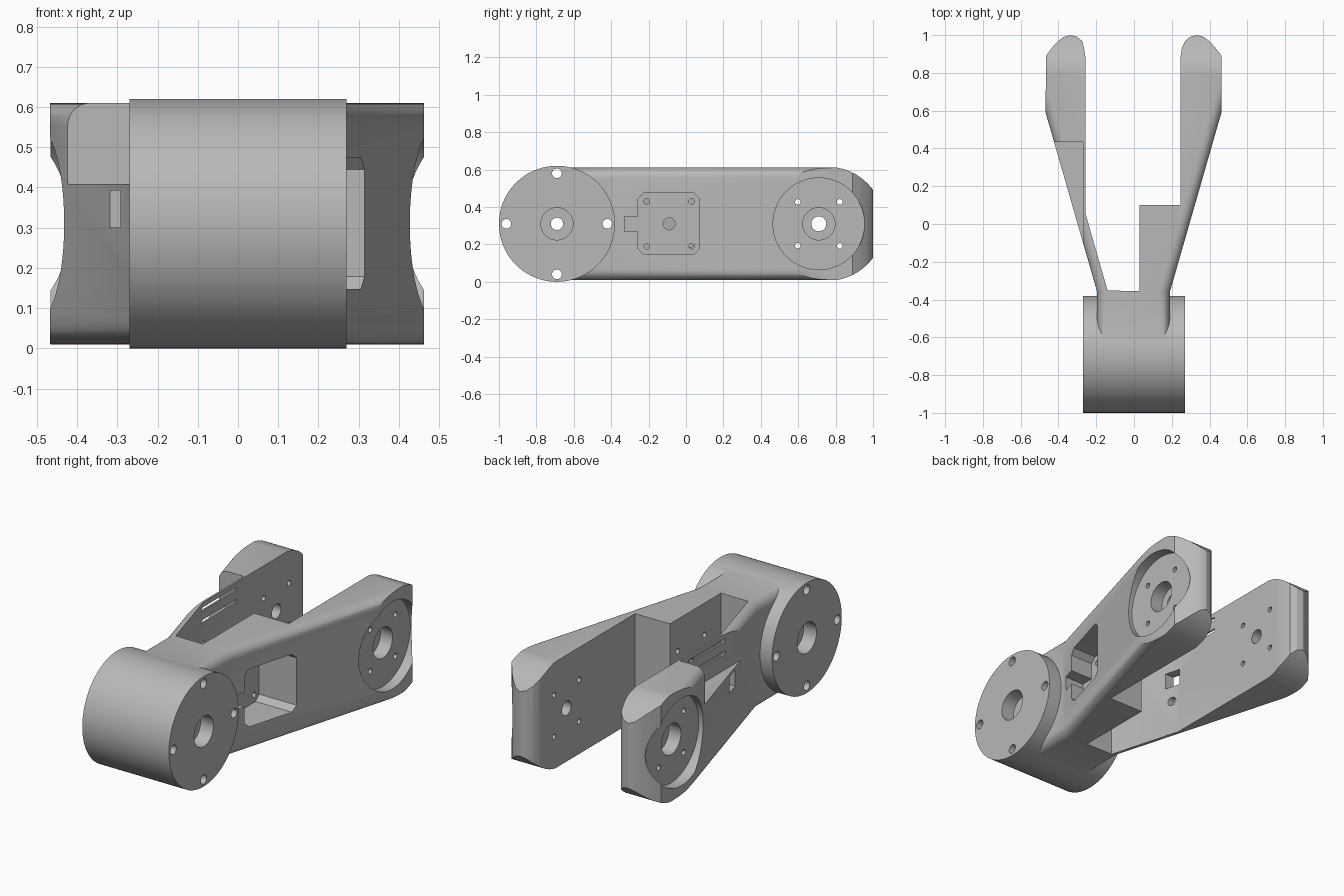
import bpy, bmesh, math
from mathutils import Vector

if "Cube" in bpy.data.objects:
    bpy.data.objects.remove(bpy.data.objects["Cube"], do_unlink=True)

grey = bpy.data.materials.new("plain_grey")
grey.use_nodes = True
colour = (0.48, 0.48, 0.48, 1)
grey.diffuse_color = colour
grey.node_tree.nodes["Principled BSDF"].inputs["Base Color"].default_value = colour

MID = 0.31          # height of the bore axis
AXLE_Y = -0.69      # barrel axis
JOINT_Y = 0.71      # fork joint axis


def make_object(name, bm):
    bmesh.ops.recalc_face_normals(bm, faces=bm.faces)
    mesh = bpy.data.meshes.new(name)
    bm.to_mesh(mesh)
    bm.free()
    obj = bpy.data.objects.new(name, mesh)
    mesh.materials.append(grey)
    bpy.context.collection.objects.link(obj)
    return obj


def extruded(points, offset):
    bm = bmesh.new()
    face = bm.faces.new([bm.verts.new(p) for p in points])
    result = bmesh.ops.extrude_face_region(bm, geom=[face])
    moved = [v for v in result["geom"] if isinstance(v, bmesh.types.BMVert)]
    bmesh.ops.translate(bm, verts=moved, vec=offset)
    return bm


def side_prism(name, profile, x0, x1):
    """Prism along x from a (y, z) profile."""
    return make_object(name, extruded([(x0, y, z) for y, z in profile], (x1 - x0, 0, 0)))


def box(name, x0, x1, y0, y1, z0, z1):
    return side_prism(name, [(y0, z0), (y1, z0), (y1, z1), (y0, z1)], x0, x1)


def rod(name, x0, x1, y, z, radius, sides=32):
    turn = [math.tau * i / sides for i in range(sides)]
    return side_prism(name, [(y + radius * math.cos(a), z + radius * math.sin(a)) for a in turn], x0, x1)


def combine(target, tool, operation="DIFFERENCE"):
    tool.hide_render = True
    mod = target.modifiers.new("shape", "BOOLEAN")
    mod.operation = operation
    mod.solver = "EXACT"
    mod.object = tool
    with bpy.context.temp_override(object=target, active_object=target, selected_objects=[target]):
        bpy.ops.object.modifier_apply(modifier=mod.name)
    bpy.data.objects.remove(tool, do_unlink=True)


# Forked body, outlined from above
outer = [(0.19, -0.66), (0.19, -0.36), (0.463, 0.59)]
tip = [(0.463, 0.89), (0.43, 0.935), (0.40, 0.967), (0.37, 0.99), (0.335, 1.0),
       (0.30, 0.992), (0.272, 0.97), (0.254, 0.935), (0.247, 0.89)]
inner = [(0.247, 0.1), (0.03, 0.1), (0.03, -0.355), (-0.14, -0.355), (-0.258, 0.06)]
left_tip = [(-x - (0.011 if x < 0.26 else 0.003), y) for x, y in reversed(tip)]
left_outer = [(-x - 0.005, y) for x, y in reversed(outer)]
outline = outer + tip + inner + left_tip + left_outer
bm = extruded([(x, y, 0.01) for x, y in outline], (0, 0, 0.6))

# Rounded long outer edges
chain = [Vector(p) for p in outer + left_outer]


def on_chain(vert):
    return any((vert.co.xy - p).length < 0.001 for p in chain)


rounded = [e for e in bm.edges
           if all(on_chain(v) for v in e.verts)
           and abs(e.verts[0].co.z - e.verts[1].co.z) < 0.001
           and e.verts[0].co.x * e.verts[1].co.x > 0]
bmesh.ops.recalc_face_normals(bm, faces=bm.faces)
bmesh.ops.bevel(bm, geom=rounded, offset=0.055, segments=8, profile=0.5,
                affect="EDGES", clamp_overlap=False)
link = make_object("fork_link", bm)

# Rounded fork ends in side profile
arc = [math.radians(-88 + 176 * i / 48) for i in range(49)]
end_profile = [(0.755 + 0.305 * math.cos(a), MID + 0.305 * math.sin(a)) for a in arc]
combine(link, side_prism("end_shape", [(-1.2, 0.0)] + end_profile + [(-1.2, 0.62)], -0.8, 0.8), "INTERSECT")

# Barrel across the front
combine(link, rod("barrel", -0.27, 0.27, AXLE_Y, MID, 0.31, 128), "UNION")

# Barrel bore, counterbores and bolt holes
combine(link, rod("axle_bore", -0.5, 0.5, AXLE_Y, MID, 0.033))
for i in range(4):
    a = i * math.pi / 2
    combine(link, rod("bolt_hole", -0.5, 0.5, AXLE_Y + 0.27 * math.cos(a), MID + 0.27 * math.sin(a), 0.026, 24))

for side in (-1, 1):
    combine(link, rod("bore_step", side * 0.19, side * 0.4, AXLE_Y, MID, 0.086, 48))
    # Round joint seat on each fork arm
    combine(link, rod("joint_seat", side * 0.405, side * 0.6, JOINT_Y, MID, 0.245, 96))
    combine(link, rod("joint_step", side * 0.33, side * 0.6, JOINT_Y, MID, 0.086, 48))
    combine(link, rod("joint_bore", side * 0.2, side * 0.6, JOINT_Y, MID, 0.04))
    for dy in (-0.112, 0.112):
        for dz in (-0.117, 0.117):
            combine(link, rod("joint_screw", side * 0.2, side * 0.6, JOINT_Y + dy, MID + dz, 0.015, 20))

# Square motor pocket with a cable notch in the left arm
c = 0.03
y0, y1, z0, z1 = -0.257, 0.073, 0.148, 0.474
pocket = [(y0 + c, z0), (y1 - c, z0), (y1, z0 + c), (y1, z1 - c), (y1 - c, z1), (y0 + c, z1),
          (y0, z1 - c), (y0, 0.35), (-0.33, 0.35), (-0.33, 0.27), (y0, 0.27), (y0, z0 + c)]
combine(link, side_prism("motor_pocket", pocket, 0.08, 0.6))
combine(link, rod("motor_hole", 0.0, 0.2, -0.09, MID, 0.032))
for y in (-0.21, 0.03):
    for z in (0.19, 0.43):
        combine(link, rod("motor_screw", 0.0, 0.2, y, z, 0.015, 20))

# Stepped recess, leaving a thin wall on the right arm
combine(link, box("arm_recess", -0.7, -0.268, -0.3, 0.435, 0.408, 0.7))

# Wall slots, cable window and blind hole
for z in (0.495, 0.565):
    combine(link, box("wall_slot", -0.4, -0.2, 0.03, 0.36, z, z + 0.018))
combine(link, box("cable_window", -0.45, -0.15, -0.02, 0.07, 0.30, 0.392))
combine(link, rod("blind_hole", -0.275, -0.15, 0.02, 0.21, 0.025))

# Smooth curved faces, crisp edges
bpy.ops.object.select_all(action="DESELECT")
link.select_set(True)
bpy.context.view_layer.objects.active = link
bpy.ops.object.shade_smooth_by_angle(angle=math.radians(25))
